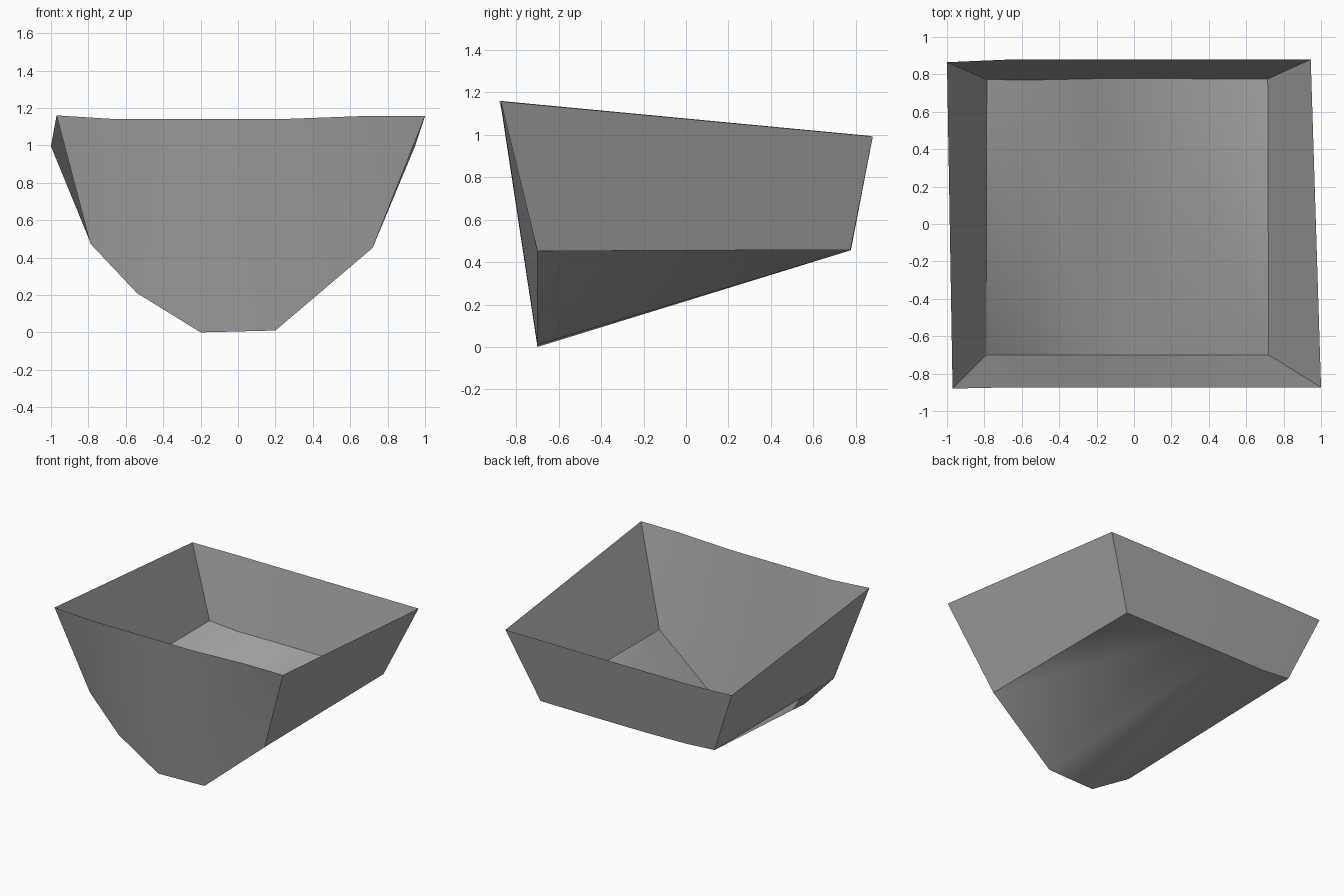
import bpy
import bmesh

cube = bpy.data.objects.get("Cube")
if cube:
    bpy.data.objects.remove(cube, do_unlink=True)

# One plain grey for the whole shell
grey = bpy.data.materials.new("plain_grey")
grey.use_nodes = True
grey.diffuse_color = (0.38, 0.38, 0.38, 1)
bsdf = grey.node_tree.nodes["Principled BSDF"]
bsdf.inputs["Base Color"].default_value = grey.diffuse_color
bsdf.inputs["Roughness"].default_value = 0.8

# Cross-sections, running from -x to +x
floor_front = [(-0.79, -0.70, 0.475), (-0.54, -0.70, 0.21), (-0.20, -0.70, 0.0),
               (0.20, -0.70, 0.01), (0.72, -0.70, 0.452)]
floor_back = [(-0.787, 0.772, 0.475), (-0.54, 0.77, 0.458), (-0.20, 0.777, 0.456),
              (0.20, 0.777, 0.456), (0.715, 0.775, 0.458)]
rim_front = [(-0.97, -0.88, 1.16), (-0.65, -0.873, 1.14), (-0.22, -0.873, 1.14),
             (0.22, -0.873, 1.14), (0.68, -0.873, 1.157), (1.0, -0.873, 1.157)]
rim_back = [(-1.0, 0.865, 0.995), (-0.65, 0.88, 0.99), (-0.22, 0.88, 0.99),
            (0.22, 0.88, 0.99), (0.66, 0.88, 0.992), (0.945, 0.88, 0.992)]

bm = bmesh.new()
panel = bm.faces.layers.int.new("panel")
ff, fb, rf, rb = [[bm.verts.new(p) for p in line]
                  for line in (floor_front, floor_back, rim_front, rim_back)]


def add_face(verts, number):
    face = bm.faces.new(verts)
    face[panel] = number
    face.smooth = True


# Front and back walls, with a triangle at the +x end where the rim has one more point
for low, high, number in ((ff, rf, 0), (fb, rb, 1)):
    for i in range(len(high) - 1):
        verts = low[i:i + 2] + [high[i + 1], high[i]]
        add_face(verts[::-1] if number else verts, number)

# Floor strips, all split along the same diagonal
for j in range(len(ff) - 1):
    add_face([ff[j], fb[j], ff[j + 1]], 2)
    add_face([ff[j + 1], fb[j], fb[j + 1]], 2)

# Side walls
add_face([fb[0], ff[0], rf[0], rb[0]], 3)
add_face([ff[-1], fb[-1], rb[-1], rf[-1]], 4)

# Keep the creases between panels crisp
for edge in bm.edges:
    edge.smooth = len({f[panel] for f in edge.link_faces}) < 2

mesh = bpy.data.meshes.new("open_scoop_shell")
bm.to_mesh(mesh)
bm.free()
mesh.materials.append(grey)
shell = bpy.data.objects.new("open_scoop_shell", mesh)
bpy.context.collection.objects.link(shell)
